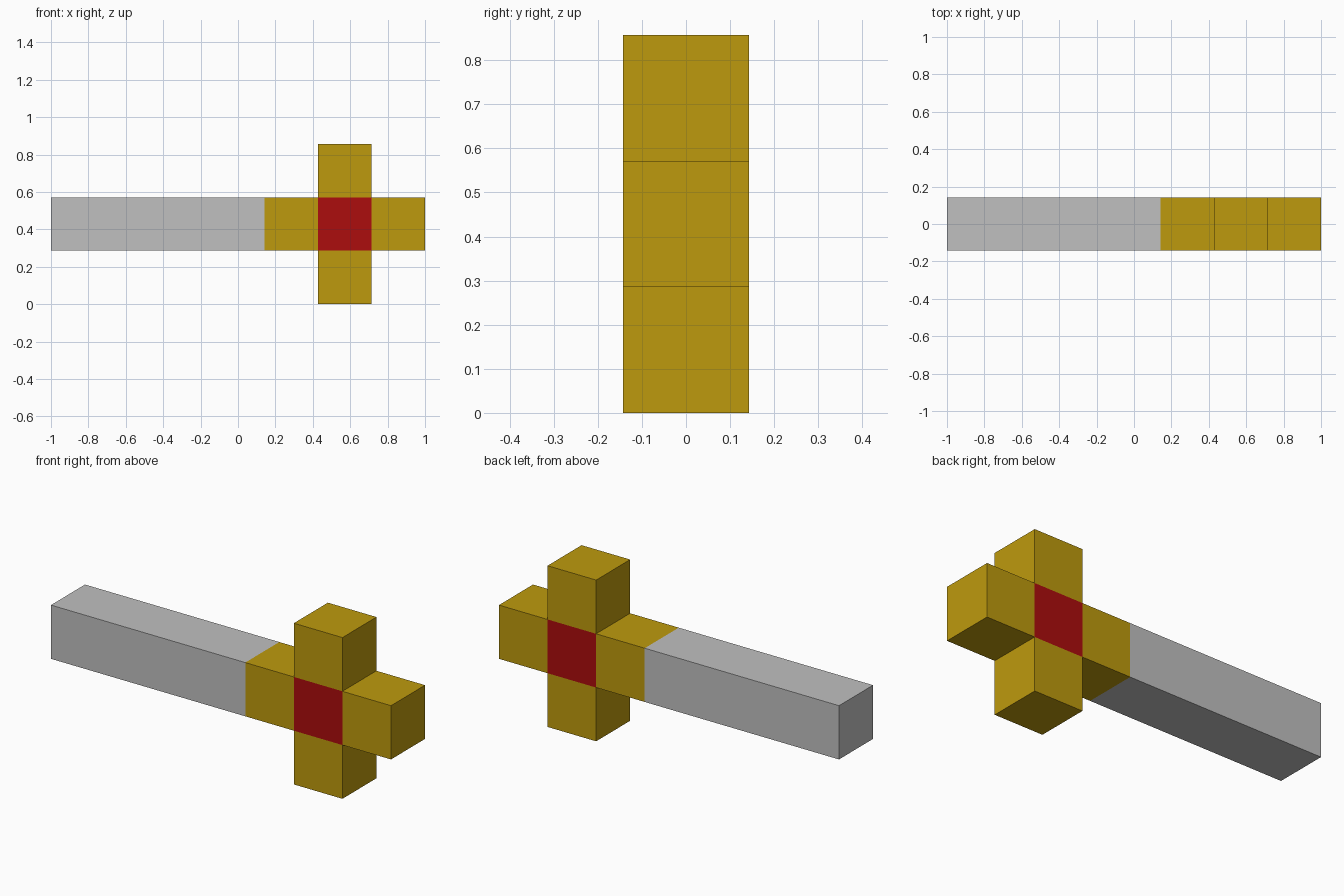
import bpy
import bmesh
from mathutils import Vector

cube = bpy.data.objects.get("Cube")
if cube:
    bpy.data.objects.remove(cube, do_unlink=True)

U = 2 / 7  # the sword is built from cubes of this size, seven along its length


def material(name, rgb):
    mat = bpy.data.materials.new(name)
    mat.use_nodes = True
    mat.diffuse_color = (*rgb, 1)
    mat.node_tree.nodes["Principled BSDF"].inputs["Base Color"].default_value = (*rgb, 1)
    return mat


silver = material("silver", (0.527, 0.527, 0.527))
gold = material("gold", (0.515, 0.323, 0.004))
red = material("red", (0.413, 0.004, 0.004))


def block(name, x0, z0, length, mat, joins):
    """Box one unit deep and tall, left open on the sides where it joins another part."""
    bm = bmesh.new()
    bmesh.ops.create_cube(bm, size=U)
    bm.normal_update()
    hidden = [f for f in bm.faces if any(f.normal.dot(Vector(d)) > 0.9 for d in joins)]
    bmesh.ops.delete(bm, geom=hidden, context='FACES')
    bmesh.ops.scale(bm, vec=(length, 1, 1), verts=bm.verts)
    centre = Vector((-1 + (x0 + length / 2) * U, 0, (z0 + 0.5) * U))
    mesh = bpy.data.meshes.new(name)
    bm.to_mesh(mesh)
    bm.free()
    mesh.materials.append(mat)
    obj = bpy.data.objects.new(name, mesh)
    obj.location = centre
    bpy.context.collection.objects.link(obj)


LEFT, RIGHT, UP, DOWN = (1, 0, 0), (-1, 0, 0), (0, 0, 1), (0, 0, -1)

# Blade and the gold collar at its base
block("blade", 0, 1, 4, silver, [LEFT])
block("blade_collar", 4, 1, 1, gold, [LEFT, RIGHT])

# Red gem in the middle of the cross, showing front and back
block("gem", 5, 1, 1, red, [LEFT, RIGHT, UP, DOWN])

# Cross guard and handle
block("guard_upper", 5, 2, 1, gold, [DOWN])
block("guard_lower", 5, 0, 1, gold, [UP])
block("handle", 6, 1, 1, gold, [RIGHT])
